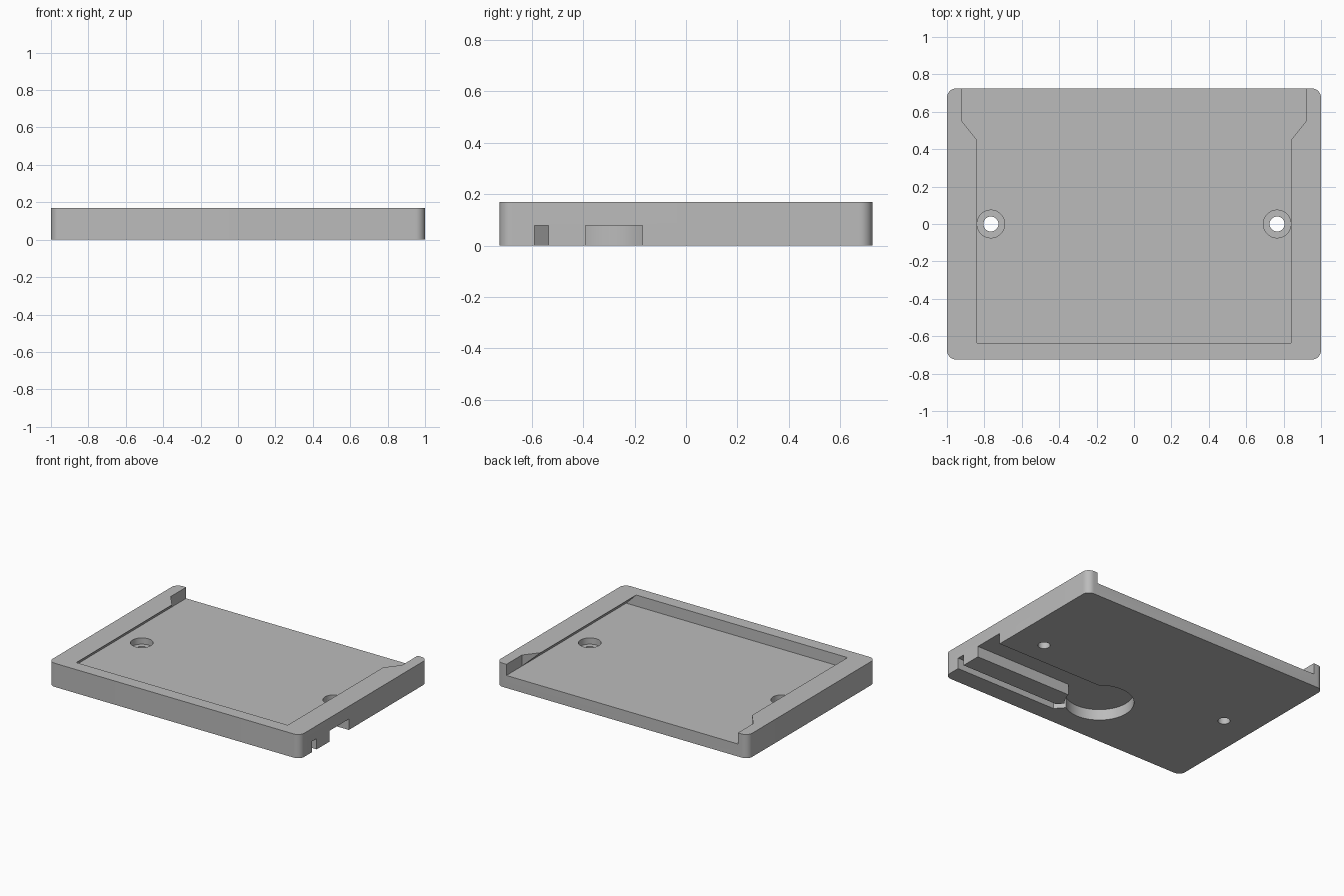
import bpy
import bmesh
from math import sin, cos, pi, radians

cube = bpy.data.objects.get("Cube")
if cube:
    bpy.data.objects.remove(cube, do_unlink=True)

HEIGHT, FLOOR, GROOVE = 0.17, 0.09, 0.078
HALF_X, HALF_Y, CORNER = 1.0, 0.725, 0.05
RAIL_TOP, RAIL_BOTTOM = 0.84, 0.92
FRONT_WALL = -0.635
BACK = HALF_Y + 0.1

grey = bpy.data.materials.new("plain grey")
grey.use_nodes = True
grey.diffuse_color = (0.5, 0.5, 0.5, 1)
grey.node_tree.nodes["Principled BSDF"].inputs["Base Color"].default_value = (0.5, 0.5, 0.5, 1)


def arc(cx, cy, r, start=0, end=2 * pi, steps=64, closed=False):
    """Points along an arc; a full circle leaves out its repeated end."""
    count = steps + 1 if closed else steps
    return [(cx + r * cos(start + (end - start) * i / steps),
             cy + r * sin(start + (end - start) * i / steps)) for i in range(count)]


def extrude(name, points, low, high, axis="z"):
    """Solid from an outline, swept along z, or along y for an xz section."""
    def place(p, t):
        return (p[0], p[1], t) if axis == "z" else (p[0], t, p[1])
    bm = bmesh.new()
    rings = [[bm.verts.new(place(p, t)) for p in points] for t in (low, high)]
    bm.faces.new(rings[0])
    bm.faces.new(rings[1])
    n = len(points)
    for i in range(n):
        j = (i + 1) % n
        bm.faces.new((rings[0][i], rings[0][j], rings[1][j], rings[1][i]))
    bmesh.ops.recalc_face_normals(bm, faces=bm.faces)
    mesh = bpy.data.meshes.new(name)
    bm.to_mesh(mesh)
    bm.free()
    mesh.materials.append(grey)
    obj = bpy.data.objects.new(name, mesh)
    bpy.context.collection.objects.link(obj)
    return obj


# Tray body with rounded vertical corners
outline = []
for k, (sx, sy) in enumerate([(1, 1), (-1, 1), (-1, -1), (1, -1)]):
    outline += arc(sx * (HALF_X - CORNER), sy * (HALF_Y - CORNER), CORNER,
                   k * pi / 2, (k + 1) * pi / 2, 10, True)
tray = extrude("tray", outline, 0, HEIGHT)

# Dovetail slot, open at the back
half = [(RAIL_BOTTOM, FLOOR), (RAIL_TOP, HEIGHT), (RAIL_TOP, HEIGHT + 0.1)]
section = half + [(-x, z) for x, z in reversed(half)]
cutters = [extrude("dovetail_cutter", section, FRONT_WALL, BACK, "y")]

# Wider entry at the back of the slot
half = [(RAIL_TOP, 0.45), (RAIL_BOTTOM, 0.55), (RAIL_BOTTOM, BACK)]
entry = half + [(-x, y) for x, y in reversed(half)]
cutters.append(extrude("entry_cutter", entry, FLOOR, HEIGHT + 0.1))

# Counterbored screw holes
for side in (-1, 1):
    cutters.append(extrude("bore_cutter", arc(side * 0.765, 0, 0.074), 0.045, 0.13))
    cutters.append(extrude("hole_cutter", arc(side * 0.765, 0, 0.04, steps=40), -0.1, 0.13))

# Underside: round recess, wide channel and narrow bent channel
cx, cy = 0.01, -0.34
cutters.append(extrude("recess_cutter", arc(cx, cy, 0.226), -0.1, GROOVE))
wide = [(cx, -0.39), (1.1, -0.39), (1.1, -0.17), (cx, -0.17)]
cutters.append(extrude("wide_channel_cutter", wide, -0.1, GROOVE))
bent = [(1.1, -0.59), (1.1, -0.535), (0.213, -0.535), (0.113, -0.425),
        (0.06, -0.445), (0.19, -0.59)]
cutters.append(extrude("bent_channel_cutter", bent, -0.1, GROOVE))

# Cut everything out of the body
bpy.ops.object.select_all(action="DESELECT")
bpy.context.view_layer.objects.active = tray
tray.select_set(True)
for cutter in cutters:
    cutter.hide_render = True
    mod = tray.modifiers.new("cut", "BOOLEAN")
    mod.operation = "DIFFERENCE"
    mod.solver = "EXACT"
    mod.object = cutter
    bpy.ops.object.modifier_apply(modifier=mod.name)
    bpy.data.objects.remove(cutter, do_unlink=True)

bpy.ops.object.shade_smooth_by_angle(angle=radians(30))
